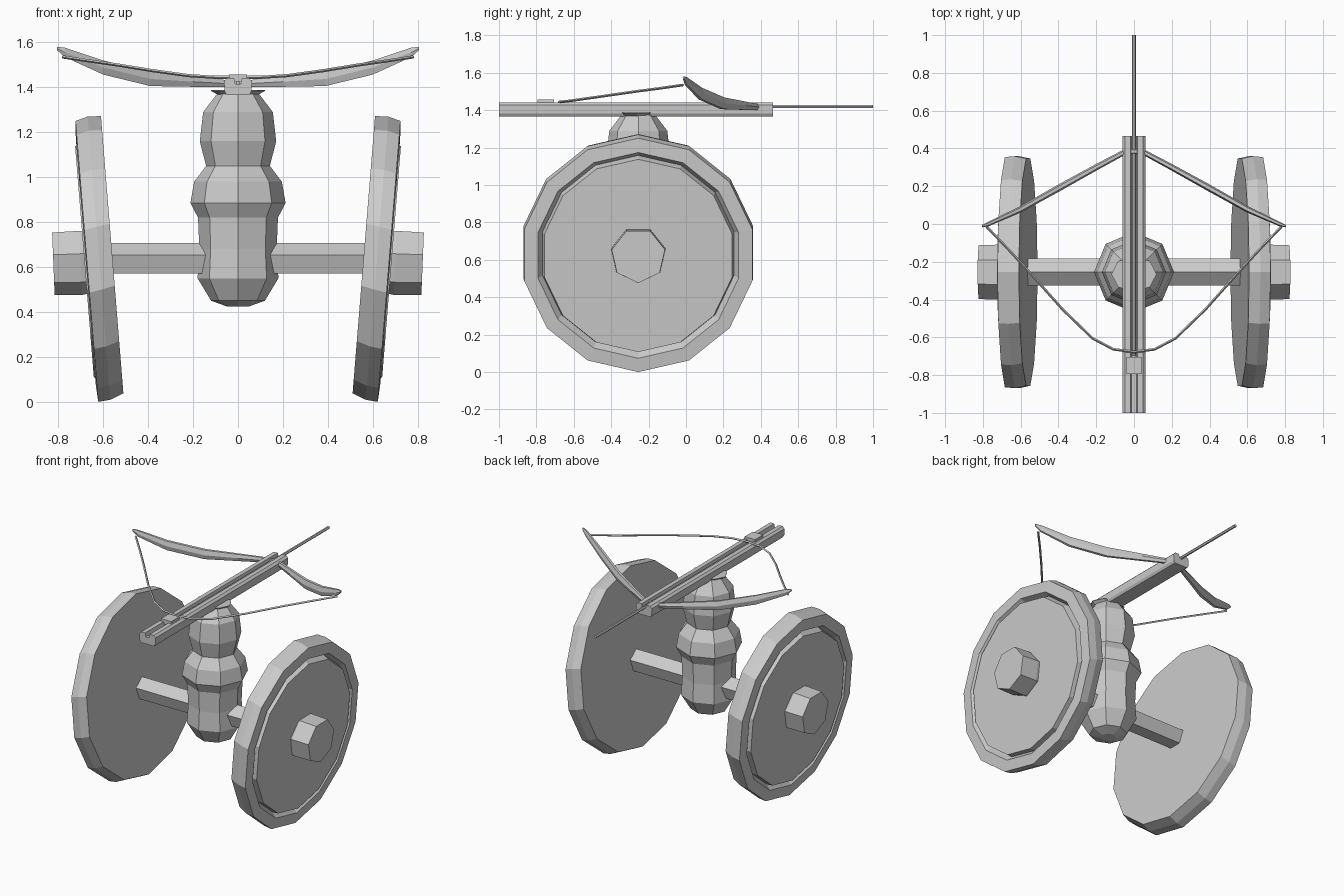
import bpy, bmesh, math

if "Cube" in bpy.data.objects:
    bpy.data.objects.remove(bpy.data.objects["Cube"])

grey = bpy.data.materials.new("plain_grey")
grey.diffuse_color = (0.6, 0.6, 0.6, 1)
grey.use_nodes = True
grey.node_tree.nodes["Principled BSDF"].inputs["Base Color"].default_value = grey.diffuse_color


def make(name, bm, mirror=False):
    bmesh.ops.recalc_face_normals(bm, faces=bm.faces)
    me = bpy.data.meshes.new(name)
    bm.to_mesh(me)
    bm.free()
    me.materials.append(grey)
    ob = bpy.data.objects.new(name, me)
    bpy.context.collection.objects.link(ob)
    if mirror:
        ob.modifiers.new("mirror", 'MIRROR')
    return ob


def skin(name, rings, mirror=False):
    """Join rings of points into a closed, capped shell."""
    bm = bmesh.new()
    vs = [[bm.verts.new(p) for p in ring] for ring in rings]
    n = len(rings[0])
    for a, b in zip(vs, vs[1:]):
        for i in range(n):
            j = (i + 1) % n
            bm.faces.new((a[i], a[j], b[j], b[i]))
    bm.faces.new(vs[0])
    bm.faces.new(vs[-1])
    return make(name, bm, mirror)


def lathe(name, profile, sides, place, phase=0.0, mirror=False):
    """profile = (radius, height); place maps (u, v, height) to x, y, z."""
    rings = []
    for r, h in profile:
        angles = [phase + 2 * math.pi * i / sides for i in range(sides)]
        rings.append([place(r * math.cos(a), r * math.sin(a), h) for a in angles])
    return skin(name, rings, mirror)


CY = -0.255  # axle position along y

# wheels: leaning outwards at the top, a groove between rim and disc
def wheel_place(u, v, a):
    z = 0.655 + v - 0.26 * a
    return (0.56 + a + 0.081 * (z - 0.655), CY + u, z)

lathe("wheels", [(0.617, 0), (0.63, 0.06), (0.625, 0.115), (0.55, 0.12),
                 (0.525, 0.085), (0.515, 0.126)], 14, wheel_place, math.pi / 2, True)

# hubs
def hub_place(u, v, a):
    return (0.56 + a + 0.04 * v, CY + u, 0.63 + v - 0.03 * a)

lathe("hubs", [(0.145, 0.11), (0.15, 0.14), (0.146, 0.262)], 7,
      hub_place, math.pi / 2 + math.pi / 7, True)

# axle
lathe("axle", [(0.075, -0.57), (0.075, 0.57)], 5,
      lambda u, v, a: (a, CY + u, 0.631 + v), math.pi / 2)

# bulbous central post
lathe("post", [(0.05, 0.425), (0.12, 0.45), (0.18, 0.55), (0.172, 0.68),
               (0.178, 0.82), (0.212, 0.885), (0.195, 0.98), (0.142, 1.05),
               (0.17, 1.16), (0.155, 1.29), (0.09, 1.375)], 8,
      lambda u, v, h: (u, CY + v, h))

# swivel plate under the stock
lathe("swivel_plate", [(0.07, 1.355), (0.12, 1.384), (0.12, 1.388)], 8,
      lambda u, v, h: (u, -0.265 + 0.8 * v, h))

# stock with a groove along the top
half = [(0.05, 1.366), (0.06, 1.382), (0.062, 1.428), (0.048, 1.442),
        (0.018, 1.442), (0.012, 1.415)]
section = half + [(-x, z) for x, z in reversed(half)]
skin("stock", [[(x, y, z) for x, z in section] for y in (-1.0, 0.465)])

# string latch block
latch = [(-0.042, 1.425), (0.042, 1.425), (0.04, 1.458), (-0.04, 1.458)]
skin("latch", [[(x, y, z) for x, z in latch] for y in (-0.795, -0.705)])

# bolt lying in the groove
lathe("bolt", [(0.01, -0.7), (0.01, 1.0)], 6, lambda u, v, h: (u, h, 1.42 + v))

# bow limbs: x, y, z, half depth, half height
limb = [(0.06, 0.375, 1.417, 0.016, 0.017), (0.2, 0.3, 1.425, 0.018, 0.024),
        (0.39, 0.195, 1.437, 0.02, 0.033), (0.6, 0.078, 1.488, 0.018, 0.033),
        (0.77, 0.0, 1.555, 0.012, 0.022), (0.806, -0.012, 1.573, 0.006, 0.008)]
centre = [(0, 0.385, 1.417, 0.016, 0.017)]
path = [(-p[0],) + p[1:] for p in reversed(limb)] + centre + limb
hexa = [(math.cos(k * math.pi / 3), math.sin(k * math.pi / 3) * 1.1) for k in range(6)]
skin("bow", [[(x, y + d * c, z + h * s) for c, s in hexa] for x, y, z, d, h in path])

# drawn string, built in short straight lengths
right = [(0.78, -0.015, 1.535), (0.66, -0.14, 1.517), (0.54, -0.27, 1.5),
         (0.38, -0.45, 1.474), (0.22, -0.605, 1.452), (0.11, -0.663, 1.445)]
line = [(-x, y, z) for x, y, z in right] + [(0, -0.678, 1.444)] + right[::-1]
cu = bpy.data.curves.new("string", 'CURVE')
cu.dimensions = '3D'
cu.bevel_depth = 0.007
cu.bevel_resolution = 0
cu.use_fill_caps = True
sp = cu.splines.new('POLY')
sp.points.add(len(line) - 1)
for pt, co in zip(sp.points, line):
    pt.co = (*co, 1)
sp.use_smooth = False
cu.materials.append(grey)
bpy.context.collection.objects.link(bpy.data.objects.new("string", cu))
